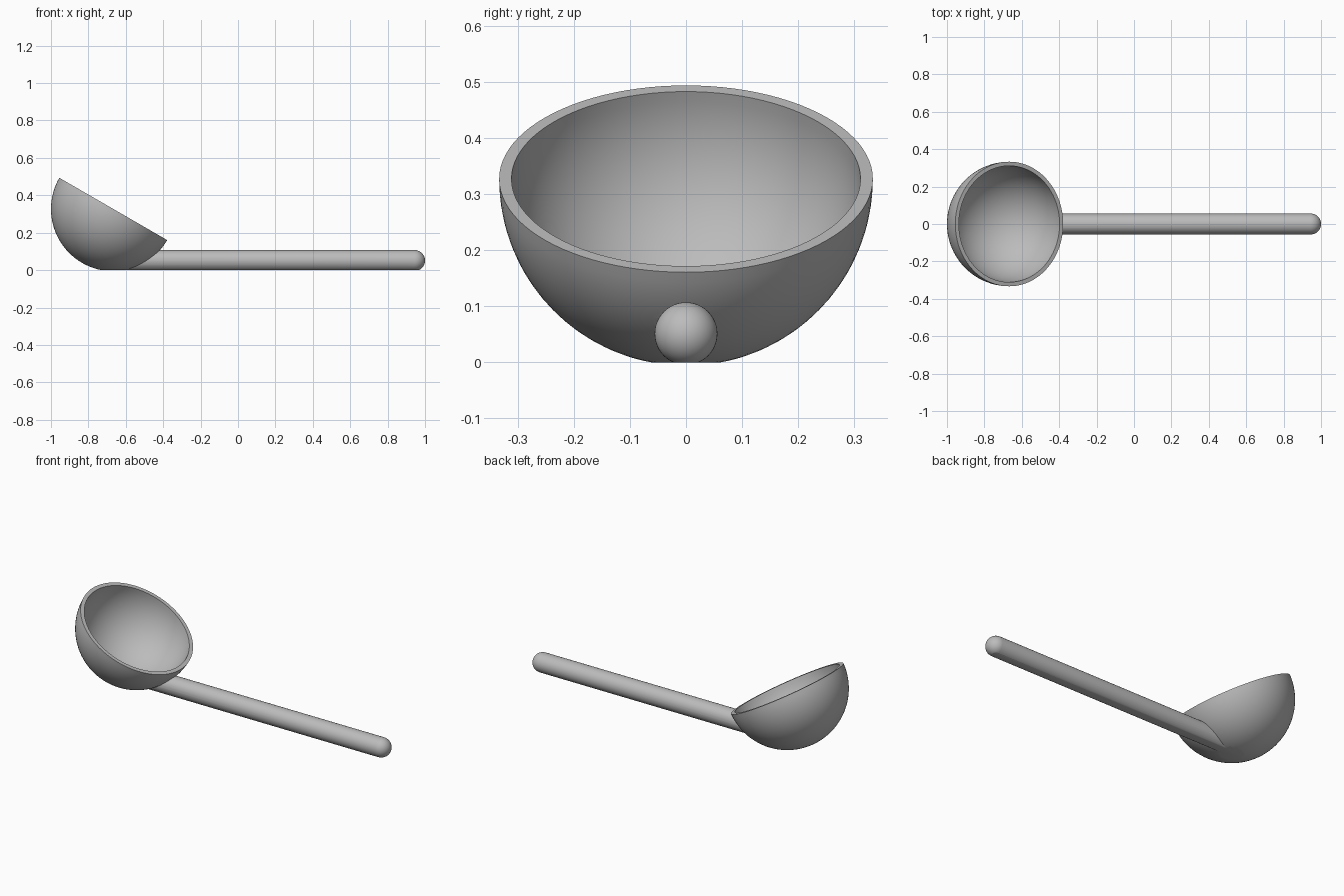
import bpy, bmesh
from math import sin, cos, pi, radians
from mathutils import Matrix, Vector

cube = bpy.data.objects.get("Cube")
if cube:
    bpy.data.objects.remove(cube, do_unlink=True)

R, R_IN, ROD = 0.333, 0.311, 0.056
CENTRE = Vector((R - 1, 0, 0.327))
TILT = radians(30)

grey = bpy.data.materials.new("plain grey")
grey.use_nodes = True
colour = (0.5, 0.5, 0.5, 1)
grey.diffuse_color = colour
grey.node_tree.nodes["Principled BSDF"].inputs["Base Color"].default_value = colour


def arc(r, start, end, steps):
    """Points (radius, height) along an arc measured from the equator."""
    angles = [start + (end - start) * i / steps for i in range(steps + 1)]
    return [(r * cos(a), r * sin(a)) for a in angles]


def lathe(name, profile, matrix, sides):
    """Closed solid turned around z, then placed by the matrix."""
    bm = bmesh.new()
    verts = [bm.verts.new((r, 0, z)) for r, z in profile]
    edges = [bm.edges.new(pair) for pair in zip(verts, verts[1:])]
    bmesh.ops.spin(bm, geom=verts + edges, cent=(0, 0, 0), axis=(0, 0, 1),
                   angle=2 * pi, steps=sides, use_duplicate=False)
    bmesh.ops.remove_doubles(bm, verts=bm.verts, dist=0.0001)
    bmesh.ops.recalc_face_normals(bm, faces=bm.faces)
    bm.transform(matrix)
    return add_object(name, bm)


def add_object(name, bm):
    mesh = bpy.data.meshes.new(name)
    bm.to_mesh(mesh)
    bm.free()
    obj = bpy.data.objects.new(name, mesh)
    mesh.materials.append(grey)
    bpy.context.collection.objects.link(obj)
    return obj


def combine(obj, other, operation):
    """Apply a boolean and discard the helper solid."""
    bpy.context.view_layer.objects.active = obj
    mod = obj.modifiers.new(operation.lower(), 'BOOLEAN')
    mod.operation, mod.object, mod.solver = operation, other, 'EXACT'
    bpy.ops.object.modifier_apply(modifier=mod.name)
    bpy.data.objects.remove(other, do_unlink=True)


# Hollow hemispherical bowl with a flat rim, tipped towards the handle
bowl_place = Matrix.Translation(CENTRE) @ Matrix.Rotation(TILT, 4, 'Y')
ladle = lathe("ladle", arc(R, -pi / 2, 0, 24) + arc(R_IN, 0, -pi / 2, 24),
              bowl_place, 96)

# Round handle with a domed end, starting inside the bowl wall
start, dome = -0.62, 1 - ROD
along_x = Matrix.Translation((0, 0, 0.051)) @ Matrix.Rotation(pi / 2, 4, 'Y')
profile = [(0, start), (ROD, start)]
profile += [(r, dome + h) for r, h in arc(ROD, 0, pi / 2, 12)]
handle = lathe("handle", profile, along_x, 48)

# Keep the handle out of the bowl's cavity
cavity = lathe("cavity_cutter", arc((R + R_IN) / 2, -pi / 2, pi / 2, 48),
               bowl_place, 96)
cavity.hide_render = True
combine(handle, cavity, 'DIFFERENCE')
combine(ladle, handle, 'UNION')

# Flat underside so it rests on the ground
bm = bmesh.new()
bmesh.ops.create_cube(bm, size=3, matrix=Matrix.Translation((0, 0, -1.5)))
floor_cutter = add_object("floor_cutter", bm)
floor_cutter.hide_render = True
combine(ladle, floor_cutter, 'DIFFERENCE')

bpy.ops.object.select_all(action='DESELECT')
ladle.select_set(True)
bpy.context.view_layer.objects.active = ladle
bpy.ops.object.shade_smooth_by_angle(angle=radians(25))
